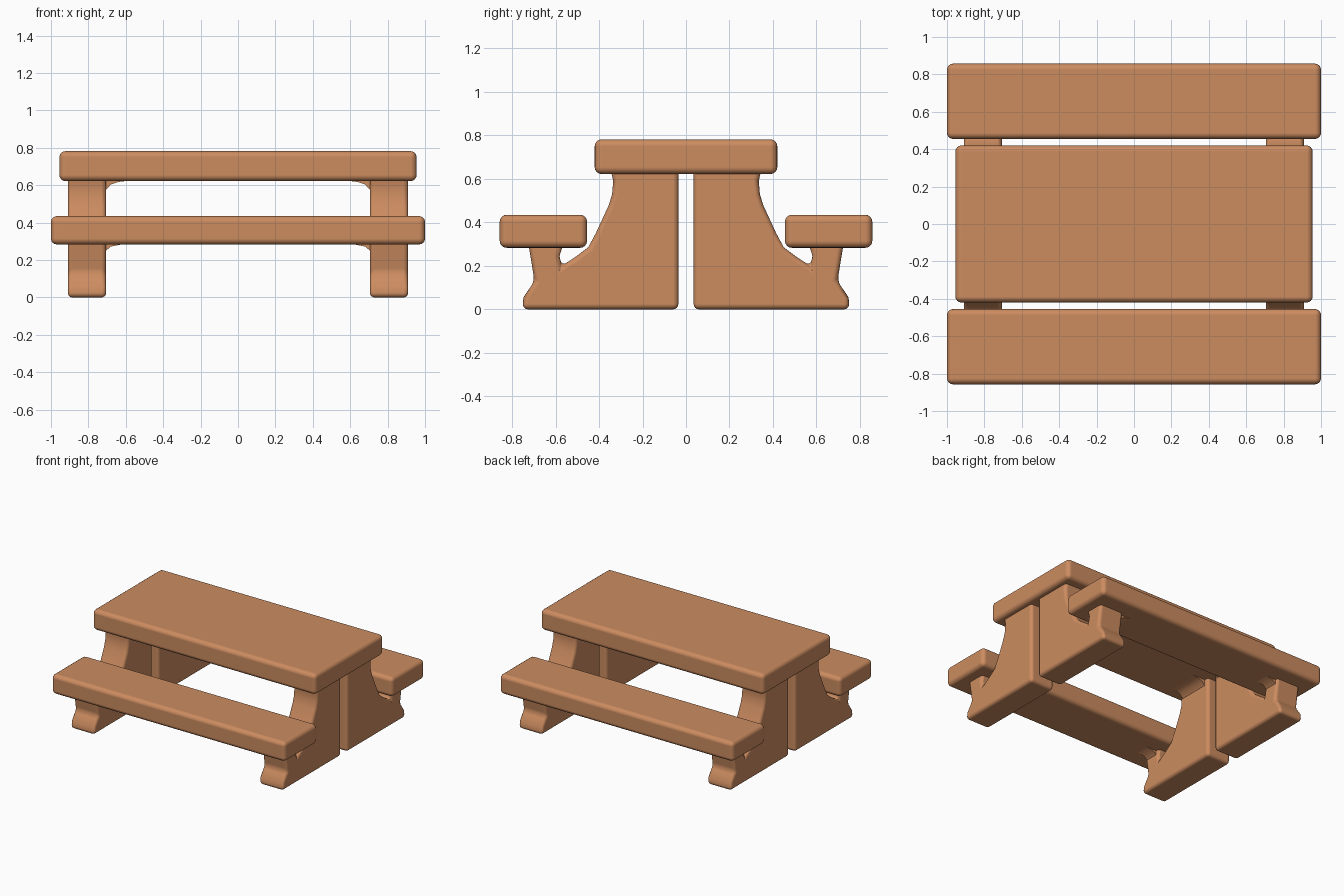
import bpy, bmesh
from mathutils import Vector

if "Cube" in bpy.data.objects:
    bpy.data.objects.remove(bpy.data.objects["Cube"])

wood = bpy.data.materials.new("warm_tan_wood")
wood.diffuse_color = (0.604, 0.262, 0.117, 1.0)
wood.use_nodes = True
wood.node_tree.nodes["Principled BSDF"].inputs["Base Color"].default_value = wood.diffuse_color


def finish(name, bm, bevel, mirror):
    """Turn a bmesh into a soft-edged object mirrored about the world axes."""
    bmesh.ops.recalc_face_normals(bm, faces=bm.faces[:])
    for f in bm.faces:
        f.smooth = True
    mesh = bpy.data.meshes.new(name)
    bm.to_mesh(mesh)
    bm.free()
    mesh.materials.append(wood)
    obj = bpy.data.objects.new(name, mesh)
    bpy.context.collection.objects.link(obj)
    if any(mirror):
        m = obj.modifiers.new("mirror", 'MIRROR')
        m.use_axis = (mirror[0], mirror[1], False)
        m.use_mirror_merge = False
    if bevel:
        b = obj.modifiers.new("soft_edges", 'BEVEL')
        b.width = bevel
        b.segments = 4
        b.limit_method = 'ANGLE'
        b.angle_limit = 0.6
        b.harden_normals = True
    return obj


def slab(name, lo, hi, bevel, mirror=(False, False)):
    """Box between two corners."""
    bm = bmesh.new()
    bmesh.ops.create_cube(bm, size=1)
    for v in bm.verts:
        v.co = Vector([(a + b) / 2 + c * (b - a) for a, b, c in zip(lo, hi, v.co)])
    return finish(name, bm, bevel, mirror)


def extruded(name, points, shift, bevel):
    """Closed 3D outline pushed along a vector, mirrored to all four corners."""
    bm = bmesh.new()
    face = bm.faces.new([bm.verts.new(p) for p in points])
    res = bmesh.ops.extrude_face_region(bm, geom=[face], use_keep_orig=True)
    moved = [g for g in res["geom"] if isinstance(g, bmesh.types.BMVert)]
    bmesh.ops.translate(bm, vec=shift, verts=moved)
    return finish(name, bm, bevel, (True, True))


# Table top and the two benches
slab("table_top", (-0.955, -0.42, 0.622), (0.955, 0.42, 0.782), 0.032)
slab("bench_seats", (-1.0, 0.455, 0.283), (1.0, 0.857, 0.435), 0.032, (False, True))

# Four legs: upright sweeping into a foot, with a stub that holds the bench
leg_profile = [
    (0.035, 0.0), (0.752, 0.0), (0.748, 0.055), (0.697, 0.13), (0.715, 0.24),
    (0.73, 0.33), (0.555, 0.33), (0.582, 0.245), (0.572, 0.20),
    (0.51, 0.24), (0.45, 0.285), (0.415, 0.35), (0.385, 0.415), (0.355, 0.48),
    (0.34, 0.53), (0.335, 0.59), (0.35, 0.66), (0.035, 0.66),
]
extruded("legs", [(0.705, y, z) for y, z in leg_profile], (0.205, 0, 0), 0.025)

# Soft flares where the legs meet the table top and the benches
top_flare = [(0.73, 0.55), (0.705, 0.575), (0.68, 0.604), (0.64, 0.617),
             (0.58, 0.625), (0.58, 0.65), (0.73, 0.65)]
extruded("table_flares", [(x, 0.07, z) for x, z in top_flare], (0, 0.24, 0), 0)
bench_flare = [(0.73, 0.23), (0.705, 0.25), (0.68, 0.272), (0.61, 0.286),
               (0.61, 0.32), (0.73, 0.32)]
extruded("bench_flares", [(x, 0.60, z) for x, z in bench_flare], (0, 0.10, 0), 0)

# Crisp edges on the flares, smooth curves elsewhere
for name in ("table_flares", "bench_flares"):
    bpy.ops.object.select_all(action='DESELECT')
    obj = bpy.data.objects[name]
    obj.select_set(True)
    bpy.context.view_layer.objects.active = obj
    bpy.ops.object.shade_smooth_by_angle(angle=0.7)
